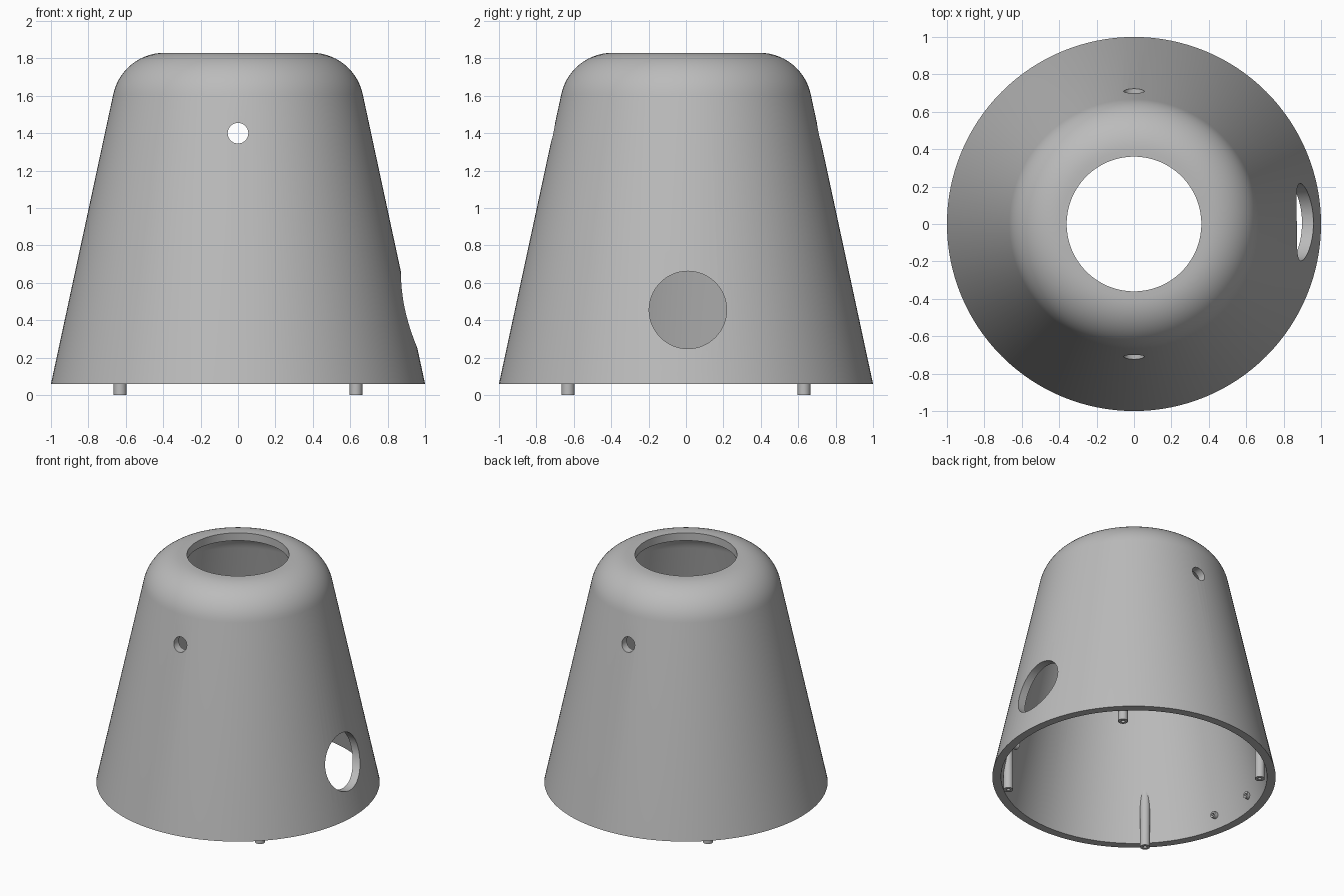
import bpy, bmesh
from math import sin, cos, pi, radians, hypot
from mathutils import Matrix, Vector

if "Cube" in bpy.data.objects:
    bpy.data.objects.remove(bpy.data.objects["Cube"], do_unlink=True)

grey = bpy.data.materials.new("plain grey")
grey.use_nodes = True
GREY = (0.5, 0.5, 0.5, 1)
grey.diffuse_color = GREY
grey.node_tree.nodes["Principled BSDF"].inputs["Base Color"].default_value = GREY

BASE, TOP, SLOPE, WALL = 0.06, 1.83, 0.215, 0.06


def finish(bm, name):
    bmesh.ops.recalc_face_normals(bm, faces=bm.faces)
    mesh = bpy.data.meshes.new(name)
    bm.to_mesh(mesh)
    bm.free()
    ob = bpy.data.objects.new(name, mesh)
    bpy.context.collection.objects.link(ob)
    mesh.materials.append(grey)
    return ob


def smooth(ob):
    bpy.ops.object.select_all(action='DESELECT')
    ob.select_set(True)
    bpy.context.view_layer.objects.active = ob
    bpy.ops.object.shade_smooth_by_angle(angle=radians(30))


def lathe(profile, name, steps):
    """Spin a closed (radius, height) loop around z."""
    bm = bmesh.new()
    rings = [[bm.verts.new((r * cos(2 * pi * i / steps), r * sin(2 * pi * i / steps), z))
              for r, z in profile] for i in range(steps)]
    n = len(profile)
    for i in range(steps):
        a, b = rings[i], rings[(i + 1) % steps]
        for j in range(n):
            k = (j + 1) % n
            bm.faces.new((a[j], b[j], b[k], a[k]))
    return finish(bm, name)


def rounded_side(offset):
    """Sloping side and rounded shoulder, moved inward by offset."""
    r, cx, cz = 0.28 - offset, 0.393, 1.55
    pts = [(1 - offset * 1.02, BASE)]
    for i in range(15):
        a = radians(12.1 + (90 - 12.1) * i / 14)
        pts.append((cx + r * cos(a), cz + r * sin(a)))
    return pts + [(0.36, TOP - offset)]


# Hollow shell, open at top and bottom
shell = lathe(rounded_side(0) + rounded_side(WALL)[::-1], "shell", 128)


def cut_hole(centre, axis, radius, depth):
    bm = bmesh.new()
    turn = Vector((0, 0, 1)).rotation_difference(Vector(axis)).to_matrix().to_4x4()
    bmesh.ops.create_cone(bm, cap_ends=True, segments=64, radius1=radius, radius2=radius,
                          depth=depth, matrix=Matrix.Translation(centre) @ turn)
    cutter = finish(bm, "hole_cutter")
    cutter.hide_render = True
    mod = shell.modifiers.new("hole", 'BOOLEAN')
    mod.operation, mod.solver, mod.object = 'DIFFERENCE', 'EXACT', cutter
    bpy.context.view_layer.objects.active = shell
    bpy.ops.object.modifier_apply(modifier=mod.name)
    bpy.data.objects.remove(cutter, do_unlink=True)


# Large side opening, and small holes through front and back
cut_hole((0.9, 0.01, 0.455), (1, 0, 0), 0.207, 0.6)
cut_hole((0, 0, 1.4), (0, 1, 0), 0.055, 2)
smooth(shell)


def tube(radius, bore, length, depth, name):
    """Upright peg with a blind bore in its lower end."""
    return lathe([(radius, 0), (radius, length), (0.001, length),
                  (0.001, depth), (bore, depth), (bore, 0)], name, 24)


# Four corner posts, trimmed at the top to follow the sloping wall
for sx, side in ((1, "left"), (-1, "right")):
    for sy, end in ((-1, "front"), (1, "back")):
        post = tube(0.035, 0.014, 0.4, 0.08, f"{end}_{side}_post")
        for v in post.data.vertices:
            v.co.x += sx * 0.63
            v.co.y += sy * 0.63
            if v.co.z > 0.3:
                v.co.z = BASE + (1 - WALL / 2 - hypot(v.co.x, v.co.y)) / SLOPE
        smooth(post)

# Small bosses on the inner wall, pointing inward
for sx, x, y, r, length, side in ((1, 0.80, 0.33, 0.03, 0.1, "left"),
                                  (-1, 0.875, 0.18, 0.025, 0.06, "right")):
    for sy, end in ((-1, "front"), (1, "back")):
        boss = tube(r, 0.011, length, 0.04, f"{end}_{side}_boss")
        boss.data.transform(Matrix.Translation((sx * x, sy * y, 0.16))
                            @ Matrix.Rotation(sx * pi / 2, 4, 'Y'))
        smooth(boss)
